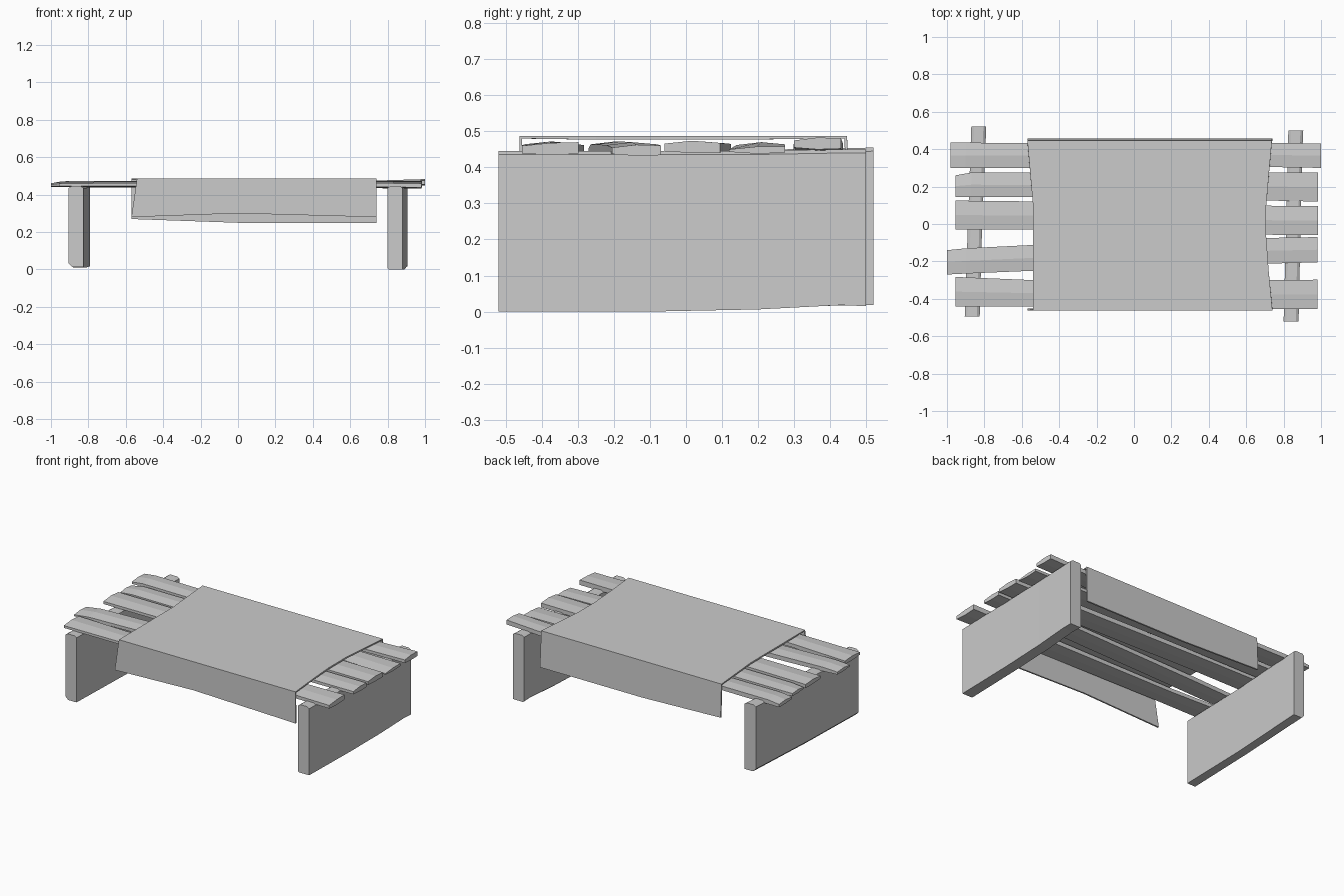
import bpy, bmesh


def loft(name, rings, closed=True):
    """Join a row of equal-sized rings of points into one flat-shaded solid."""
    bm = bmesh.new()
    rows = [[bm.verts.new(p) for p in ring] for ring in rings]
    n = len(rows[0])
    for a, b in zip(rows, rows[1:]):
        for i in range(n if closed else n - 1):
            j = (i + 1) % n
            bm.faces.new((a[i], a[j], b[j], b[i]))
    if closed:
        bm.faces.new(rows[0])
        bm.faces.new(rows[-1])
    bmesh.ops.recalc_face_normals(bm, faces=bm.faces)
    mesh = bpy.data.meshes.new(name)
    bm.to_mesh(mesh)
    bm.free()
    obj = bpy.data.objects.new(name, mesh)
    bpy.context.collection.objects.link(obj)
    return obj


# Rough top boards: stations of x, y low, y high, z bottom, z top, tilt
def board(name, stations):
    rings = []
    for x, y0, y1, z0, z1, t in stations:
        c = (y0 + y1) / 2
        rings.append([(x, y0, z0 + 0.005), (x, c, z0), (x, y1, z0 + t / 2),
                      (x, y1, z1 - 0.006 + t), (x, c, z1), (x, y0, z1 - 0.008)])
    loft(name, rings)


boards = [
    [(-0.98, 0.30, 0.435, 0.44, 0.465, 0.0), (-0.90, 0.30, 0.435, 0.44, 0.474, 0.0),
     (-0.20, 0.298, 0.43, 0.44, 0.472, 0.0), (0.70, 0.305, 0.435, 0.442, 0.474, 0.0),
     (1.0, 0.30, 0.43, 0.45, 0.483, 0.004)],
    [(-0.955, 0.145, 0.26, 0.44, 0.462, 0.0), (-0.87, 0.145, 0.275, 0.44, 0.47, 0.0),
     (0.0, 0.14, 0.275, 0.44, 0.47, 0.0), (0.985, 0.12, 0.275, 0.438, 0.458, 0.006)],
    [(-0.955, -0.03, 0.125, 0.44, 0.47, 0.0), (-0.45, -0.03, 0.12, 0.44, 0.472, 0.0),
     (0.5, -0.055, 0.10, 0.44, 0.473, 0.0), (0.985, -0.06, 0.095, 0.44, 0.474, 0.0)],
    [(-1.0, -0.27, -0.14, 0.44, 0.462, 0.0), (-0.90, -0.265, -0.13, 0.44, 0.472, 0.0),
     (-0.54, -0.25, -0.112, 0.438, 0.472, 0.0), (0.4, -0.22, -0.08, 0.438, 0.47, 0.0),
     (0.98, -0.205, -0.07, 0.432, 0.463, 0.004)],
    [(-0.955, -0.44, -0.283, 0.44, 0.468, 0.0), (-0.54, -0.44, -0.30, 0.44, 0.47, 0.0),
     (0.3, -0.45, -0.30, 0.438, 0.472, 0.0), (0.98, -0.455, -0.298, 0.434, 0.468, 0.008)],
]
for number, stations in enumerate(boards, 1):
    board(f"top_board_{number}", stations)


# Slab legs: stations of y, centre x, half width, bottom z, top z
def leg(name, stations, chamfer):
    rings = []
    for y, x, w, z0, z1 in stations:
        rings.append([(x - w, y, z0 + chamfer), (x - w + chamfer, y, z0), (x + w, y, z0),
                      (x + w, y, z1 - 0.01), (x + w - 0.015, y, z1),
                      (x - w + 0.015, y, z1), (x - w, y, z1 - 0.01)])
    loft(name, rings)


leg("left_leg", [(-0.495, -0.865, 0.04, 0.012, 0.445), (0.0, -0.85, 0.038, 0.01, 0.445),
                 (0.52, -0.83, 0.04, 0.018, 0.455)], 0.02)
leg("right_leg", [(-0.52, 0.84, 0.04, 0.0, 0.446), (-0.1, 0.85, 0.039, 0.0, 0.446),
                  (0.2, 0.857, 0.039, 0.006, 0.446), (0.43, 0.863, 0.039, 0.018, 0.45),
                  (0.50, 0.865, 0.04, 0.015, 0.45)], 0.006)

# Cloth draped over the boards: y, left x, right x, z at left / middle / right
drape = [
    (-0.462, -0.57, 0.74, 0.28, 0.30, 0.28),
    (-0.462, -0.54, 0.74, 0.487, 0.487, 0.487),
    (-0.25, -0.54, 0.72, 0.487, 0.487, 0.487),
    (-0.07, -0.54, 0.707, 0.487, 0.487, 0.487),
    (0.10, -0.54, 0.707, 0.487, 0.487, 0.487),
    (0.447, -0.57, 0.737, 0.487, 0.487, 0.487),
    (0.456, -0.57, 0.74, 0.27, 0.25, 0.25),
]
cloth = loft("cloth", [[(xl, y, zl), (0.0, y, zm), (xr, y, zr)]
                       for y, xl, xr, zl, zm, zr in drape], closed=False)
# Make sure the cloth faces outwards, then thicken it inwards
if cloth.data.polygons[4].normal.z < 0:
    cloth.data.flip_normals()
solid = cloth.modifiers.new("thickness", "SOLIDIFY")
solid.thickness = 0.01
solid.offset = -1
